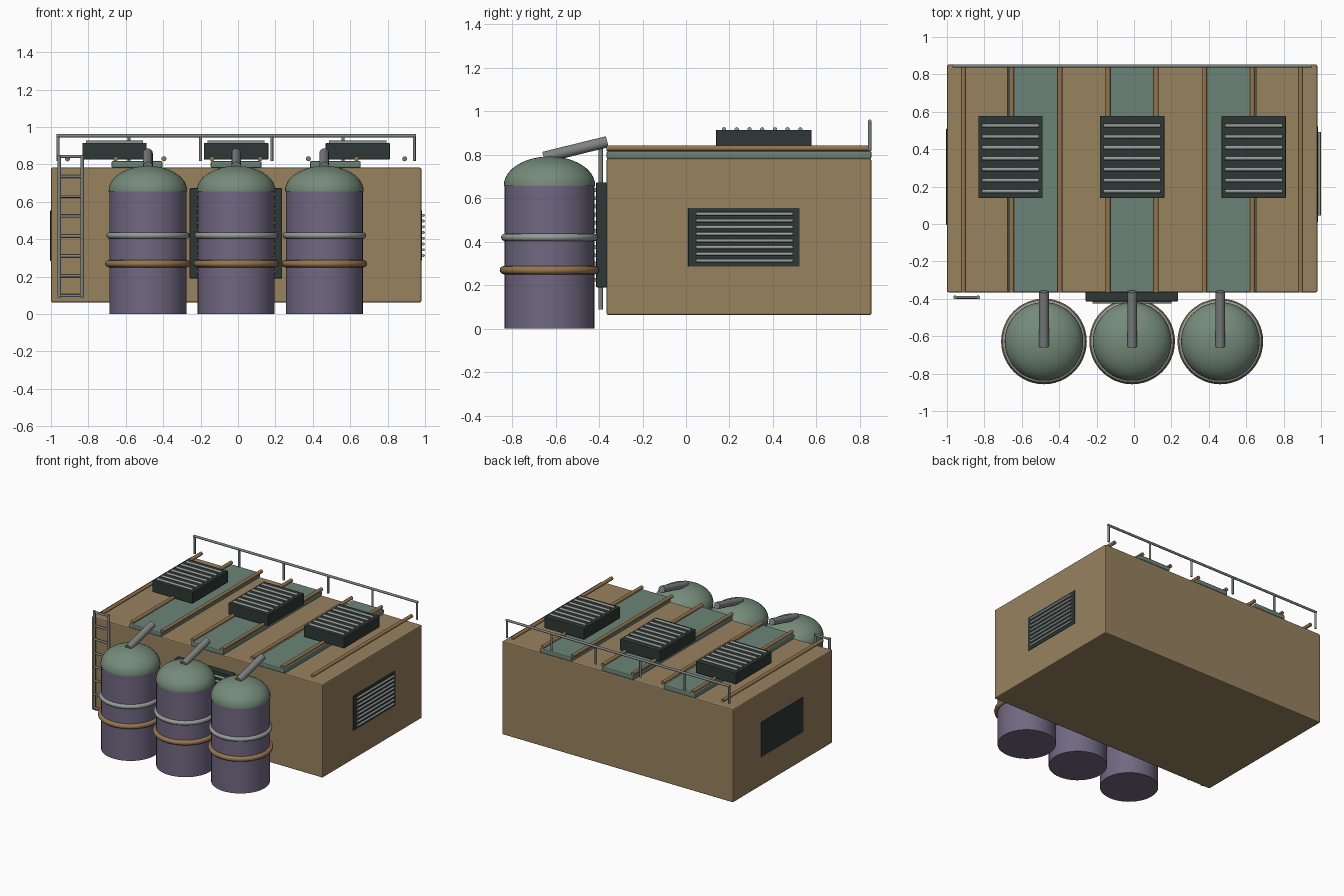
import bpy, bmesh, math
from mathutils import Vector

if "Cube" in bpy.data.objects:
    bpy.data.objects.remove(bpy.data.objects["Cube"])


def srgb(r, g, b):
    return tuple(((c / 255 + 0.055) / 1.055) ** 2.4 for c in (r, g, b)) + (1.0,)


def material(name, rgb):
    m = bpy.data.materials.new(name)
    m.diffuse_color = srgb(*rgb)
    m.use_nodes = True
    m.node_tree.nodes["Principled BSDF"].inputs["Base Color"].default_value = m.diffuse_color
    return m


TAN = material("tan_wall", (152, 130, 95))
BROWN = material("brown_pipe", (150, 117, 78))
PURPLE = material("purple_tank", (113, 104, 130))
DOME = material("sage_dome", (117, 139, 122))
TEAL = material("teal_panel", (108, 132, 119))
DARK = material("dark_housing", (45, 56, 54))
SILVER = material("light_steel", (150, 156, 152))
STEEL = material("grey_steel", (126, 132, 129))


def finish(name, bm, mat, smooth=False):
    bmesh.ops.recalc_face_normals(bm, faces=bm.faces)
    me = bpy.data.meshes.new(name)
    bm.to_mesh(me)
    bm.free()
    me.materials.append(mat)
    ob = bpy.data.objects.new(name, me)
    bpy.context.collection.objects.link(ob)
    if smooth:
        bpy.ops.object.select_all(action='DESELECT')
        ob.select_set(True)
        bpy.context.view_layer.objects.active = ob
        bpy.ops.object.shade_smooth_by_angle(angle=math.radians(40))
    return ob


def box(name, lo, hi, mat, bevel=0.0):
    """Box between two corners, with optional rounded edges."""
    bm = bmesh.new()
    bmesh.ops.create_cube(bm, size=1)
    lo, hi = Vector(lo), Vector(hi)
    for v in bm.verts:
        v.co = (lo + hi) / 2 + v.co * (hi - lo)
    if bevel:
        bmesh.ops.bevel(bm, geom=bm.edges[:], offset=bevel, segments=2,
                        profile=0.5, affect='EDGES')
    return finish(name, bm, mat)


def rods(name, pairs, r, mat, seg=12):
    """Round bars between pairs of points, joined in one object."""
    bm = bmesh.new()
    for a, b in pairs:
        a, b = Vector(a), Vector(b)
        d = b - a
        mtx = d.to_track_quat('Z', 'Y').to_matrix().to_4x4()
        mtx.translation = (a + b) / 2
        bmesh.ops.create_cone(bm, cap_ends=True, segments=seg, radius1=r,
                              radius2=r, depth=d.length, matrix=mtx)
    return finish(name, bm, mat, True)


def lathe(name, profile, centre, mat, seg=48, closed=False):
    """Revolve (radius, z) points about a vertical axis."""
    bm = bmesh.new()
    pts = [bm.verts.new((r, 0, z)) for r, z in profile]
    loop = pts + pts[:1] if closed else pts
    edges = [bm.edges.new(p) for p in zip(loop, loop[1:])]
    bmesh.ops.spin(bm, geom=pts + edges, cent=(0, 0, 0), axis=(0, 0, 1),
                   angle=math.tau, steps=seg, use_duplicate=False)
    bmesh.ops.remove_doubles(bm, verts=bm.verts[:], dist=1e-4)
    bmesh.ops.translate(bm, verts=bm.verts[:], vec=centre)
    return finish(name, bm, mat, True)


def ring(name, radius, z, r, centre, mat):
    prof = [(radius + r * math.cos(t * math.tau / 12),
             z + r * math.sin(t * math.tau / 12)) for t in range(12)]
    lathe(name, prof, centre, mat, closed=True)


# Main building
CX, Y0, Y1, ROOF = -0.01, -0.365, 0.853, 0.783
box("building", (-1.0, Y0, 0.062), (0.98, Y1, ROOF), TAN, 0.008)

# Roof panels, roof pipes and cooling units
for i in (-1, 0, 1):
    x = CX + i * 0.53
    box("roof_panel", (x - 0.136, Y0, ROOF - 0.002), (x + 0.136, Y1, 0.818), TEAL, 0.008)
    x = CX + i * 0.65
    box("roof_unit", (x - 0.172, 0.138, 0.826), (x + 0.172, 0.578, 0.915), DARK, 0.005)
    rods("roof_unit_slats", [((x - 0.153, 0.175 + k * 0.0585, 0.917),
                              (x + 0.153, 0.175 + k * 0.0585, 0.917)) for k in range(7)],
         0.01, SILVER)
xs = [CX + (k - 3.5) * 0.2575 for k in range(8)]
rods("roof_pipes", [((x, Y0, 0.83), (x, Y1, 0.83)) for x in xs], 0.0135, BROWN)

# Side vents
box("right_vent", (0.97, 0.01, 0.285), (0.984, 0.522, 0.555), DARK, 0.002)
rods("right_vent_slats", [((0.991, 0.045, 0.313 + k * 0.0307),
                           (0.991, 0.493, 0.313 + k * 0.0307)) for k in range(8)], 0.008, SILVER)
box("left_vent", (-1.004, -0.005, 0.285), (-0.99, 0.51, 0.555), DARK, 0.002)

# Front vent behind the tanks
box("front_vent", (-0.258, -0.414, 0.19), (0.236, Y0 + 0.005, 0.673), DARK, 0.005)
rods("front_vent_slats", [((-0.222, -0.416, 0.225 + k * 0.0375),
                           (0.2, -0.416, 0.225 + k * 0.0375)) for k in range(12)], 0.009, SILVER)

# Tanks with domes, hoops and feed pipes
TR, TOP = 0.206, 0.66
for i in (-1, 0, 1):
    x = CX + i * 0.4715
    c = (x, -0.628, 0)
    lathe("tank", [(0, 0), (TR, 0), (TR, TOP), (0, TOP)], c, PURPLE)
    arc = [(0.21 * math.cos(k * math.pi / 24), TOP + 0.132 * math.sin(k * math.pi / 24))
           for k in range(12)]
    lathe("tank_dome", [(0, TOP - 0.004), (0.21, TOP - 0.004)] + arc + [(0, TOP + 0.132)], c, DOME)
    ring("upper_hoop", 0.206, 0.42, 0.017, c, SILVER)
    ring("lower_hoop", 0.21, 0.269, 0.019, c, BROWN)
    rods("feed_pipe", [((x, -0.655, 0.788), (x, -0.362, 0.86))], 0.026, STEEL, 20)

# Ladder
lx0, lx1, ly = -0.956, -0.833, -0.392
rods("ladder_rails", [((x, ly, 0.088), (x, ly, 0.85)) for x in (lx0, lx1)], 0.01, STEEL)
rods("ladder_rungs", [((lx0, ly, 0.098 + k * 0.1063), (lx1, ly, 0.098 + k * 0.1063))
                      for k in range(8)], 0.008, STEEL)

# Guard rail along the back of the roof
ry, rz = 0.845, 0.953
posts = [CX + (k - 2.5) * 0.381 for k in range(6)]
rods("guard_rail", [((posts[0] - 0.008, ry, rz), (posts[-1] + 0.008, ry, rz))], 0.009, STEEL)
rods("guard_posts", [((x, ry, 0.818), (x, ry, rz)) for x in posts], 0.008, STEEL)
